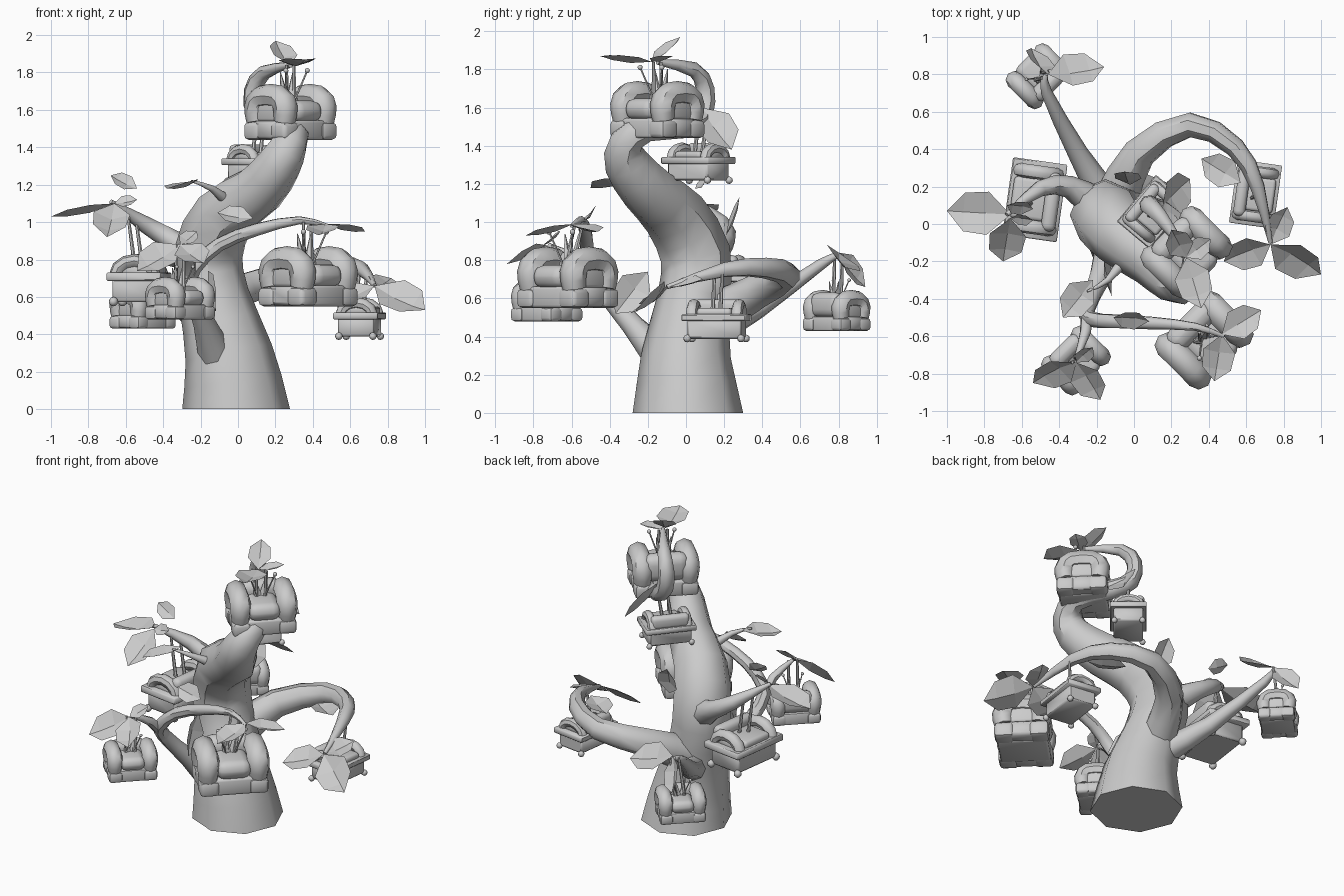
import bpy, bmesh, math
from mathutils import Vector, Matrix

if "Cube" in bpy.data.objects:
    bpy.data.objects.remove(bpy.data.objects["Cube"])

GREY = (0.6, 0.6, 0.6, 1)
mat = bpy.data.materials.new("plain grey")
mat.use_nodes = True
mat.diffuse_color = GREY
mat.node_tree.nodes["Principled BSDF"].inputs["Base Color"].default_value = GREY

UP, FRONT, BACK = Vector((0, 0, 1)), Vector((0, -1, 0)), Vector((0, 1, 0))
LEFT, RIGHT = Vector((1, 0, 0)), Vector((-1, 0, 0))


def finish(name, bm, matrix=Matrix(), smooth=True):
    mesh = bpy.data.meshes.new(name)
    bm.transform(matrix)
    bmesh.ops.recalc_face_normals(bm, faces=bm.faces)
    bm.to_mesh(mesh)
    bm.free()
    mesh.materials.append(mat)
    ob = bpy.data.objects.new(name, mesh)
    bpy.context.collection.objects.link(ob)
    if smooth:
        bpy.ops.object.select_all(action='DESELECT')
        ob.select_set(True)
        bpy.context.view_layer.objects.active = ob
        bpy.ops.object.shade_smooth_by_angle(angle=math.radians(45))
    return ob


def tube(name, points, matrix=Matrix(), sides=8, steps=2):
    """Loft rings through (x, y, z, radius) points along a smooth path."""
    p = [Vector(q) for q in points]
    p = [p[0] * 2 - p[1]] + p + [p[-1] * 2 - p[-2]]
    path = []
    for a, b, c, d in zip(p, p[1:], p[2:], p[3:]):
        for i in range(steps):
            t = i / steps
            path.append((b * 2 + (c - a) * t + (a * 2 - b * 5 + c * 4 - d) * t ** 2
                         + (b * 3 - a - c * 3 + d) * t ** 3) / 2)
    path.append(p[-2])
    bm = bmesh.new()
    rings, old, frame = [], UP, None
    for i, q in enumerate(path):
        way = (path[min(i + 1, len(path) - 1)].xyz - path[max(i - 1, 0)].xyz).normalized()
        if frame is None:
            frame = way.orthogonal().normalized()
        else:
            frame = old.rotation_difference(way) @ frame
        old, side = way, way.cross(frame)
        angles = [math.tau * k / sides for k in range(sides)]
        rings.append([bm.verts.new(q.xyz + q.w * (frame * math.cos(a) + side * math.sin(a)))
                      for a in angles])
    for r, s in zip(rings, rings[1:]):
        for k in range(sides):
            n = (k + 1) % sides
            bm.faces.new((r[k], r[n], s[n], s[k]))
    bm.faces.new(rings[0])
    bm.faces.new(rings[-1])
    return finish(name, bm, matrix)


def pad(name, size, centre, matrix, bevel, segments=3):
    """Box with rounded edges."""
    bm = bmesh.new()
    bmesh.ops.create_cube(bm, size=1)
    bm.transform(Matrix.Translation(centre) @ Matrix.Diagonal((*size, 1)))
    bmesh.ops.bevel(bm, geom=bm.edges[:], offset=bevel, segments=segments,
                    profile=0.5, affect='EDGES')
    return finish(name, bm, matrix)


def ball(name, centre, radius, matrix):
    bm = bmesh.new()
    bmesh.ops.create_uvsphere(bm, u_segments=8, v_segments=6, radius=radius)
    bm.transform(Matrix.Translation(centre))
    return finish(name, bm, matrix)


def sprig(base, facing, *tips):
    """Pointed leaves from one twig, folded at the midrib, upper sides turned to facing."""
    base = Vector(base)
    for tip in tips:
        along = Vector(tip) - base
        side = along.cross(facing).normalized() * along.length * .35
        up = side.cross(along).normalized() * along.length * .08
        bm = bmesh.new()
        rib = [bm.verts.new(base + along * t - up * b)
               for t, b in ((0, 0), (.4, .8), (.75, .6), (1, 0))]
        for s in (-1, 1):
            edge = [bm.verts.new(base + along * t + side * s * w + up * .6)
                    for t, w in ((.35, .95), (.72, .85))]
            bm.faces.new((rib[0], rib[1], edge[0]))
            bm.faces.new((rib[1], rib[2], edge[1], edge[0]))
            bm.faces.new((rib[2], rib[3], edge[1]))
        finish("leaf", bm, smooth=False)


def puffy_chair(m):
    pad("puffy_plinth", (.26, .31, .11), (0, 0, .055), m, .015, 2)
    pad("puffy_seat", (.22, .31, .12), (0, -.015, .16), m, .055)
    pad("puffy_back", (.3, .13, .19), (0, .1, .2), m, .06)
    for s in (-1, 1):
        # Arm: a fat arch over a sunken panel, on two leg blocks
        half = [(-.108, .1, .06), (-.115, .18, .07), (-.07, .24, .068)]
        arch = half + [(-y, z, r) for y, z, r in reversed(half)]
        tube("puffy_arm", [(s * .155, *q) for q in arch], m)
        pad("puffy_arm_panel", (.08, .22, .14), (s * .155, 0, .17), m, .02, 2)
        pad("puffy_arm_base", (.11, .2, .1), (s * .15, 0, .055), m, .015, 1)
        for t in (-1, 1):
            pad("puffy_leg_block", (.12, .12, .1), (s * .153, t * .108, .05), m, .025, 2)
        # Spiky sepal and beaded stamen
        tube("sepal", [(s * .015, .02, .2, .03), (s * .05, .03, .38, .003)], m, 5, 1)
        end = (s * .085, -.05, .39)
        tube("stamen", [(s * .02, 0, .2, .006), (*end, .005)], m, 5, 1)
        ball("stamen_bead", end, .014, m)


def railed_chair(m):
    pad("railed_body", (.31, .21, .11), (0, 0, .075), m, .01, 1)
    pad("railed_rim", (.37, .26, .04), (0, 0, .14), m, .006, 1)
    pad("railed_seat", (.2, .2, .05), (0, -.01, .17), m, .02)
    pad("railed_back", (.28, .07, .1), (0, .08, .195), m, .03)
    for s in (-1, 1):
        arch = [(s * .13, -.09 * math.cos(a), .15 + .065 * math.sin(a), .033)
                for a in (math.pi * i / 6 for i in range(7))]
        tube("railed_arm", arch, m, 8, 1)
        pad("railed_arm_panel", (.03, .17, .06), (s * .13, 0, .175), m, .01, 1)
        for t in (-1, 1):
            ball("ball_foot", (s * .155, t * .1, .022), .022, m)


def hang_chair(make, loc, turn, scale, hang):
    """Set a chair in place with the paired stalks it hangs from."""
    loc, hang = Vector(loc), Vector(hang)
    make(Matrix.Translation(loc) @ Matrix.Rotation(math.radians(turn), 4, 'Z')
         @ Matrix.Scale(scale, 4))
    for apart in (LEFT + BACK, RIGHT + FRONT):
        shift = apart * .02
        seat = loc + shift + UP * .18 * scale
        tube("stalk", [(*seat, .012), (*(hang + shift), .008)], sides=6, steps=1)


# Trunk, cut level with the ground
trunk = tube("trunk", [(-.01, .01, 0, .29), (-.05, 0, .3, .235), (-.13, .04, .6, .19),
                       (-.16, .05, .83, .185), (-.07, -.06, 1.04, .17), (.11, -.2, 1.17, .145),
                       (.22, -.31, 1.31, .12), (.28, -.31, 1.42, .095), (.3, -.2, 1.49, .07),
                       (.2, .03, 1.5, .06), (.1, .09, 1.57, .055), (.08, .1, 1.7, .05),
                       (.14, .04, 1.8, .04), (.28, -.15, 1.84, .015)])
for v in trunk.data.vertices:
    if v.co.z < .06:
        v.co.z = 0

# Branches
tube("back_left_branch", [(-.1, .12, .5, .12), (.03, .38, .64, .09), (.3, .53, .72, .07),
                          (.54, .41, .76, .055), (.66, .2, .75, .04), (.73, -.1, .66, .012)])
tube("back_right_branch", [(-.14, .12, .42, .09), (-.3, .38, .55, .055),
                           (-.47, .71, .78, .03), (-.47, .8, .83, .012)])
tube("right_branch", [(-.2, .1, .8, .1), (-.35, .2, .9, .06), (-.5, .19, .99, .045),
                      (-.68, .05, 1.11, .012)])
tube("front_branch", [(-.1, -.08, .24, .11), (-.18, -.28, .46, .06), (-.25, -.45, .66, .045),
                      (-.23, -.51, .76, .042), (-.1, -.52, .88, .038), (.1, -.53, .96, .035),
                      (.33, -.55, 1.01, .022), (.48, -.6, .98, .01)])
tube("front_side_branch", [(-.25, -.45, .66, .035), (-.26, -.58, .8, .03), (-.31, -.72, .88, .012)])
tube("upper_twig", [(-.02, -.15, 1.08, .04), (-.14, -.3, 1.18, .018), (-.25, -.36, 1.22, .006)])

# Chairs
hang_chair(puffy_chair, (.28, -.15, 1.44), 45, .95, (.28, -.15, 1.84))
hang_chair(puffy_chair, (.375, -.62, .55), 45, 1.02, (.37, -.56, 1))
hang_chair(puffy_chair, (-.31, -.73, .48), 45, .72, (-.31, -.72, .88))
hang_chair(puffy_chair, (-.51, .79, .43), -135, .68, (-.47, .8, .83))
hang_chair(railed_chair, (.1, .065, 1.2), 50, .88, (.12, .09, 1.56))
hang_chair(railed_chair, (.65, .16, .37), 82, .92, (.67, .17, .74))
hang_chair(railed_chair, (-.53, .13, .55), -98, 1.13, (-.57, .13, 1.05))

# Leaves
sprig((.28, -.18, 1.84), UP, (.2, -.03, 1.97), (.36, -.45, 1.87), (.41, -.08, 1.87))
sprig((.15, .08, 1.6), LEFT + UP, (.3, .24, 1.38))
sprig((.08, -.52, 1.02), FRONT + UP, (-.11, -.5, 1.05))
sprig((.47, -.59, .99), UP, (.68, -.46, .95), (.43, -.84, .93))
sprig((.73, -.11, .66), FRONT + UP, (1, -.27, .53), (.82, .09, .7))
sprig((.73, -.11, .66), LEFT + UP, (.48, -.2, .57))
sprig((.57, .22, .76), UP, (.36, .35, .74))
sprig((-.66, .05, 1.1), UP, (-1, .07, 1.03))
sprig((-.66, .03, 1.1), FRONT + UP, (-.7, -.2, .92), (-.54, .02, 1.12))
sprig((-.54, .08, 1.18), FRONT + UP, (-.68, .1, 1.25))
sprig((-.22, -.3, 1.22), FRONT + RIGHT + UP, (-.38, -.5, 1.18))
sprig((-.31, -.74, .88), FRONT + UP, (-.54, -.85, .74), (-.18, -.94, .78), (-.22, -.66, .95))
sprig((-.46, .8, .84), LEFT + BACK + UP, (-.16, .84, .76), (-.55, .94, .66))
sprig((-.16, -.2, .74), LEFT, (-.12, -.37, .52))
sprig((-.02, .21, .93), BACK, (-.05, .28, 1.13))
